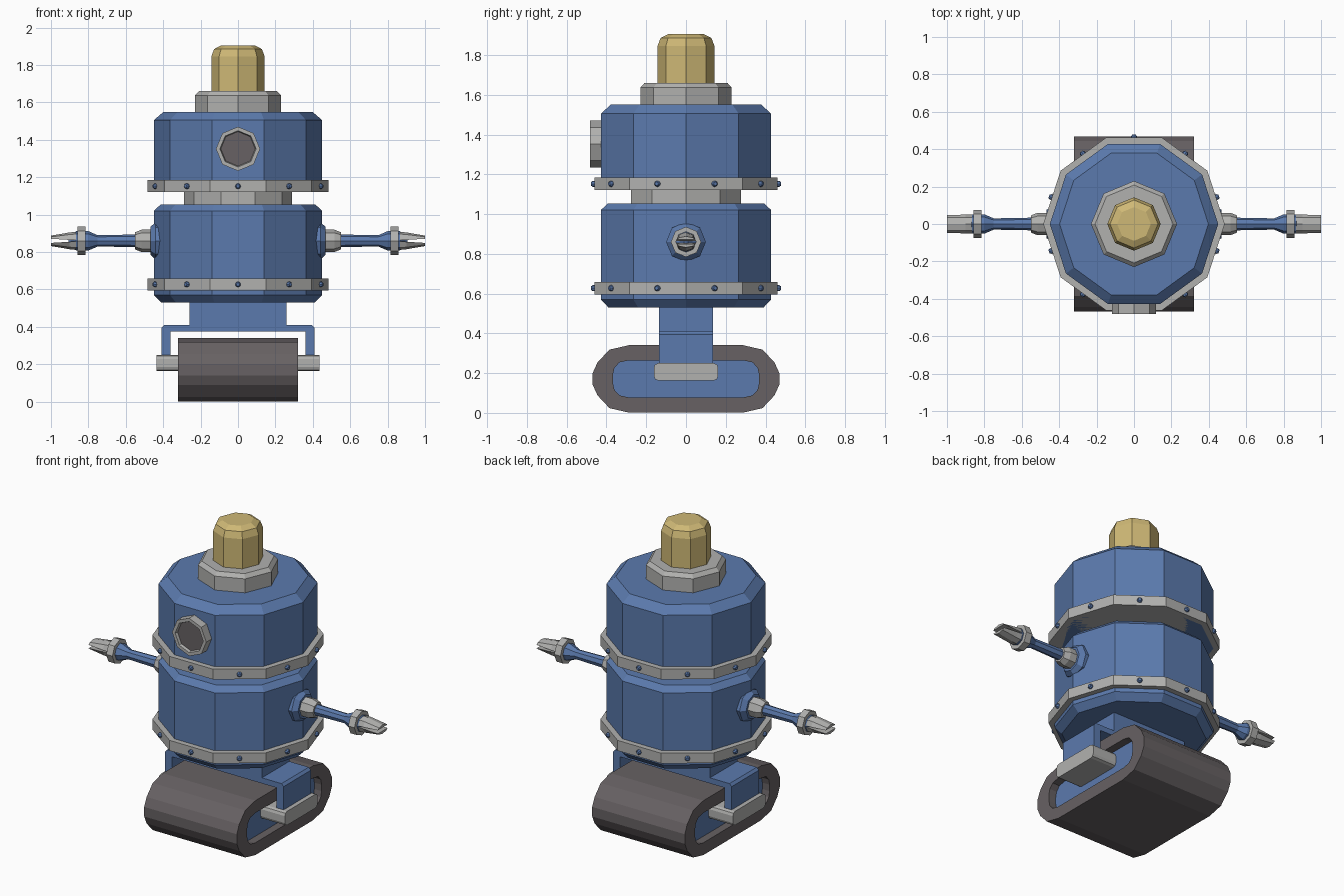
import bpy, bmesh, math
from mathutils import Matrix, Vector

if "Cube" in bpy.data.objects:
    bpy.data.objects.remove(bpy.data.objects["Cube"])


def material(name, rgb):
    m = bpy.data.materials.new(name)
    m.diffuse_color = (*rgb, 1)
    m.use_nodes = True
    m.node_tree.nodes["Principled BSDF"].inputs["Base Color"].default_value = m.diffuse_color
    return m


BLUE = material("blue paint", (0.105, 0.195, 0.42))
GREY = material("light grey metal", (0.44, 0.44, 0.43))
DARK = material("dark rubber", (0.135, 0.12, 0.125))
GOLD = material("amber lamp", (0.62, 0.48, 0.18))


def finish(name, bm, mats, matrix=Matrix()):
    bm.transform(matrix)
    bmesh.ops.recalc_face_normals(bm, faces=bm.faces)
    me = bpy.data.meshes.new(name)
    bm.to_mesh(me)
    bm.free()
    for m in mats:
        me.materials.append(m)
    ob = bpy.data.objects.new(name, me)
    bpy.context.collection.objects.link(ob)
    return ob


def loft(name, rings, mats, matrix=Matrix(), last=0):
    """Skin a list of equal-length 3D rings and cap both ends."""
    bm = bmesh.new()
    loops = [[bm.verts.new(p) for p in r] for r in rings]
    n = len(loops[0])
    for a, b in zip(loops, loops[1:]):
        for i in range(n):
            j = (i + 1) % n
            bm.faces.new((a[i], a[j], b[j], b[i]))
    bm.faces.new(loops[0][::-1])
    bm.faces.new(loops[-1]).material_index = last
    return finish(name, bm, mats, matrix)


def lathe(name, profile, n, mats, matrix=Matrix(), last=0):
    """Turn (radius, height) points around z with n flat sides."""
    rings = [[(r * math.cos(math.tau * i / n), r * math.sin(math.tau * i / n), z)
              for i in range(n)] for r, z in profile]
    return loft(name, rings, mats, matrix, last)


def box(name, lo, hi, mat, bevel=0.0):
    bm = bmesh.new()
    bmesh.ops.create_cube(bm, size=1)
    lo, hi = Vector(lo), Vector(hi)
    bm.transform(Matrix.Translation((lo + hi) / 2) @ Matrix.Diagonal((*(hi - lo), 1)))
    if bevel:
        edges = [e for e in bm.edges
                 if abs((e.verts[0].co - e.verts[1].co).x) > 0.01]
        bmesh.ops.bevel(bm, geom=edges, offset=bevel, segments=2, profile=0.5,
                        affect='EDGES')
    return finish(name, bm, [mat])


# two-part ten-sided body with neck
lathe("upper_body", [(0.45, 1.12), (0.45, 1.505), (0.398, 1.55)], 10, [BLUE])
lathe("lower_body", [(0.41, 0.53), (0.45, 0.57), (0.45, 1.02), (0.415, 1.053)], 10, [BLUE])
lathe("neck", [(0.29, 1.03), (0.29, 1.14)], 10, [GREY])

# riveted bands
for label, z in (("upper", 1.152), ("lower", 0.627)):
    lathe(label + "_band", [(0.485, z - 0.032), (0.485, z + 0.032)], 10, [GREY])
    for i in range(10):
        turn = Matrix.Rotation(math.radians(36 * i + 18), 4, 'Z')
        lathe(f"{label}_rivet_{i}", [(0.015, 0.45), (0.015, 0.47), (0.009, 0.478)], 8, [BLUE],
              Matrix.Translation((0, 0, z)) @ turn @ Matrix.Rotation(math.pi / 2, 4, 'Y'))

# lamp on top
lathe("lamp_collar", [(0.23, 1.54), (0.23, 1.637), (0.208, 1.66)], 8, [GREY])
lathe("lamp", [(0.143, 1.65), (0.143, 1.845), (0.128, 1.885), (0.09, 1.905)], 8, [GOLD])

# eye: grey rim with sunken dark lens
lathe("eye", [(0.118, 0.38), (0.118, 0.482), (0.097, 0.482), (0.092, 0.465)], 8, [GREY, DARK],
      Matrix.Translation((0, 0, 1.352)) @ Matrix.Rotation(math.pi / 2, 4, 'X'), last=1)

# arms, built along +x and turned for the other side
for side, angle in (("right", 0), ("left", math.pi)):
    base = Matrix.Translation((0, 0, 0.86)) @ Matrix.Rotation(angle, 4, 'Z')
    along = base @ Matrix.Rotation(math.pi / 2, 4, 'Y')
    lathe(side + "_shoulder", [(0.1, 0.38), (0.1, 0.44), (0.075, 0.468)], 8, [BLUE], along)
    lathe(side + "_shoulder_collar", [(0.06, 0.45), (0.06, 0.515), (0.046, 0.55)], 8, [GREY], along)
    lathe(side + "_arm", [(0.034, 0.54), (0.03, 0.75), (0.052, 0.80), (0.052, 0.865),
                          (0.01, 0.905)], 8, [BLUE], along)
    lathe(side + "_wrist", [(0.076, 0.815), (0.076, 0.858)], 8, [GREY], along)
    for label, s in (("upper", 1), ("lower", -1)):
        rings = []
        for x, gap, h, w in ((0.85, 0.004, 0.05, 0.05), (0.90, 0.005, 0.045, 0.05),
                             (1.0, 0.011, 0.028, 0.048)):
            rings.append([(x, -w, s * gap), (x, w, s * gap), (x, 0.72 * w, s * 0.75 * h),
                          (x, 0, s * h), (x, -0.72 * w, s * 0.75 * h)])
        loft(f"{side}_{label}_claw", rings, [GREY], base)

# fork carrying the track
box("pedestal", (-0.26, -0.135, 0.375), (0.26, 0.135, 0.54), BLUE)
fork = [(-0.41, 0.2), (-0.41, 0.395), (-0.395, 0.41), (0.395, 0.41), (0.41, 0.395), (0.41, 0.2),
        (0.36, 0.2), (0.36, 0.375), (-0.36, 0.375), (-0.36, 0.2)]
loft("fork", [[(x, y, z) for x, z in fork] for y in (-0.135, 0.135)], [BLUE])

# track: rounded belt with sunken blue sides
quarter_out = [(0.285, 0.17), (0.385, 0.147), (0.445, 0.083), (0.469, 0.03)]
quarter_in = [(0.29, 0.093), (0.335, 0.083), (0.36, 0.055), (0.368, 0.02)]


def oval(q):
    half = q + [(y, -z) for y, z in q[::-1]]
    return half + [(-y, -z) for y, z in half]


def ring(x, q):
    return [(x, y, z + 0.171) for y, z in oval(q)]


belt = loft("track", [ring(-0.27, quarter_in), ring(-0.32, quarter_in), ring(-0.32, quarter_out),
                      ring(0.32, quarter_out), ring(0.32, quarter_in), ring(0.27, quarter_in)],
            [DARK, BLUE], last=1)
for f in belt.data.polygons:
    if len(f.vertices) > 4:
        f.material_index = 1

# axle blocks
for label, s in (("left", -1), ("right", 1)):
    xs = sorted((s * 0.26, s * 0.437))
    box(label + "_axle", (xs[0], -0.162, 0.163), (xs[1], 0.162, 0.25), GREY, 0.022)
